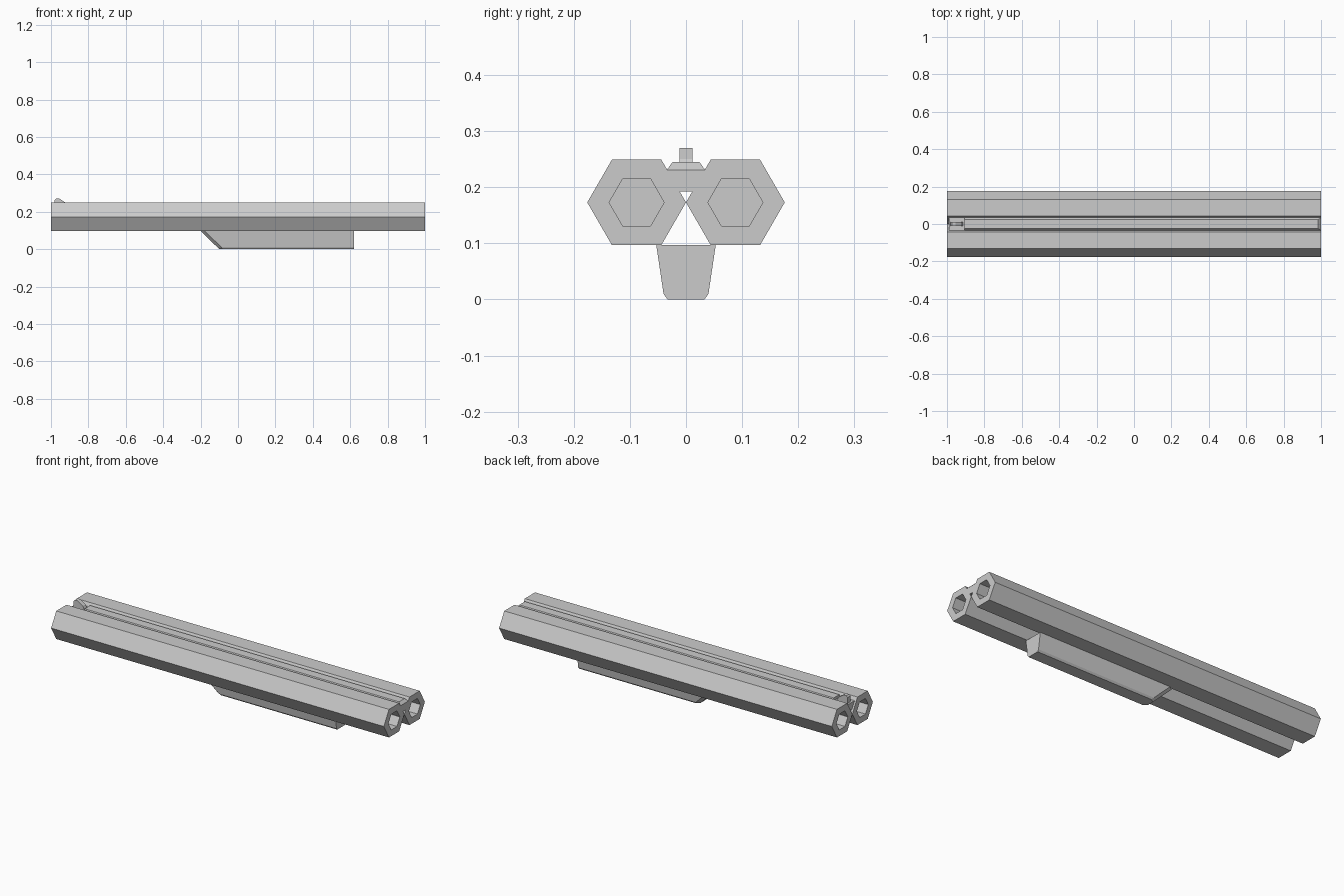
import bpy, bmesh, math

cube = bpy.data.objects.get("Cube")
if cube:
    bpy.data.objects.remove(cube, do_unlink=True)

GREY = (0.6, 0.6, 0.6, 1)
metal = bpy.data.materials.new("plain grey")
metal.use_nodes = True
metal.diffuse_color = GREY
metal.node_tree.nodes["Principled BSDF"].inputs["Base Color"].default_value = GREY


def loft(name, rings):
    """Skin matching closed rings of points and cap both ends."""
    bm = bmesh.new()
    loops = [[bm.verts.new(p) for p in ring] for ring in rings]
    for a, b in zip(loops, loops[1:]):
        for i in range(len(a)):
            j = (i + 1) % len(a)
            bm.faces.new((a[i], a[j], b[j], b[i]))
    bm.faces.new(loops[0])
    bm.faces.new(loops[-1])
    bmesh.ops.recalc_face_normals(bm, faces=bm.faces)
    mesh = bpy.data.meshes.new(name)
    bm.to_mesh(mesh)
    bm.free()
    mesh.materials.append(metal)
    obj = bpy.data.objects.new(name, mesh)
    bpy.context.collection.objects.link(obj)
    return obj


def section(x, half):
    """Mirror a half outline of (y, z) points into a closed ring at x."""
    return [(x, y, z) for y, z in half] + [(x, -y, z) for y, z in reversed(half)]


def hexagon(x, y, radius):
    return [(x, y + radius * math.cos(i * math.pi / 3),
             AXIS_Z + radius * math.sin(i * math.pi / 3)) for i in range(6)]


# Twin hexagonal barrels, bored from both ends with a wall in the middle
AXIS_Z, OUTER, BORE = 0.173, 0.088, 0.049
for side, y in (("left", OUTER), ("right", -OUTER)):
    loft(side + "_barrel", [
        hexagon(0.02, y, BORE), hexagon(1, y, BORE), hexagon(1, y, OUTER),
        hexagon(-1, y, OUTER), hexagon(-1, y, BORE), hexagon(-0.02, y, BORE)])

# Rib filling the groove between the barrels, with a bevelled upper strip
lower = [(0.011, 0.192), (0.034, 0.231)]
loft("rib_base", [section(-0.99, lower), section(1, lower)])
foot, crown = (0.034, 0.231), (0.024, 0.245)
loft("rib_top", [
    [(-0.905, -foot[0], foot[1]), (-0.905, foot[0], foot[1]),
     (1, foot[0], foot[1]), (1, -foot[0], foot[1])],
    [(-0.905, -crown[0], crown[1]), (-0.905, crown[0], crown[1]),
     (0.985, crown[0], crown[1]), (0.985, -crown[0], crown[1])]])

# Sight blade with a sloping back
blade = [(-0.98, 0.228), (-0.98, 0.262), (-0.972, 0.27), (-0.955, 0.27),
         (-0.925, 0.25), (-0.912, 0.228)]
loft("sight_blade", [[(x, y, z) for x, z in blade] for y in (-0.012, 0.012)])

# Grip under the barrels: tapered sides, raked and chamfered nose
TOP = 0.097
grip = [(0.053, TOP), (0.040, 0.010), (0.033, 0)]
nose = [(0.036, TOP), (0.025, 0.010), (0.020, 0)]


def raked(x, half):
    return [(x + (TOP - p[2]) * 1.03, p[1], p[2]) for p in section(0, half)]


loft("fore_grip", [raked(-0.2, nose), raked(-0.178, grip), section(0.62, grip)])
